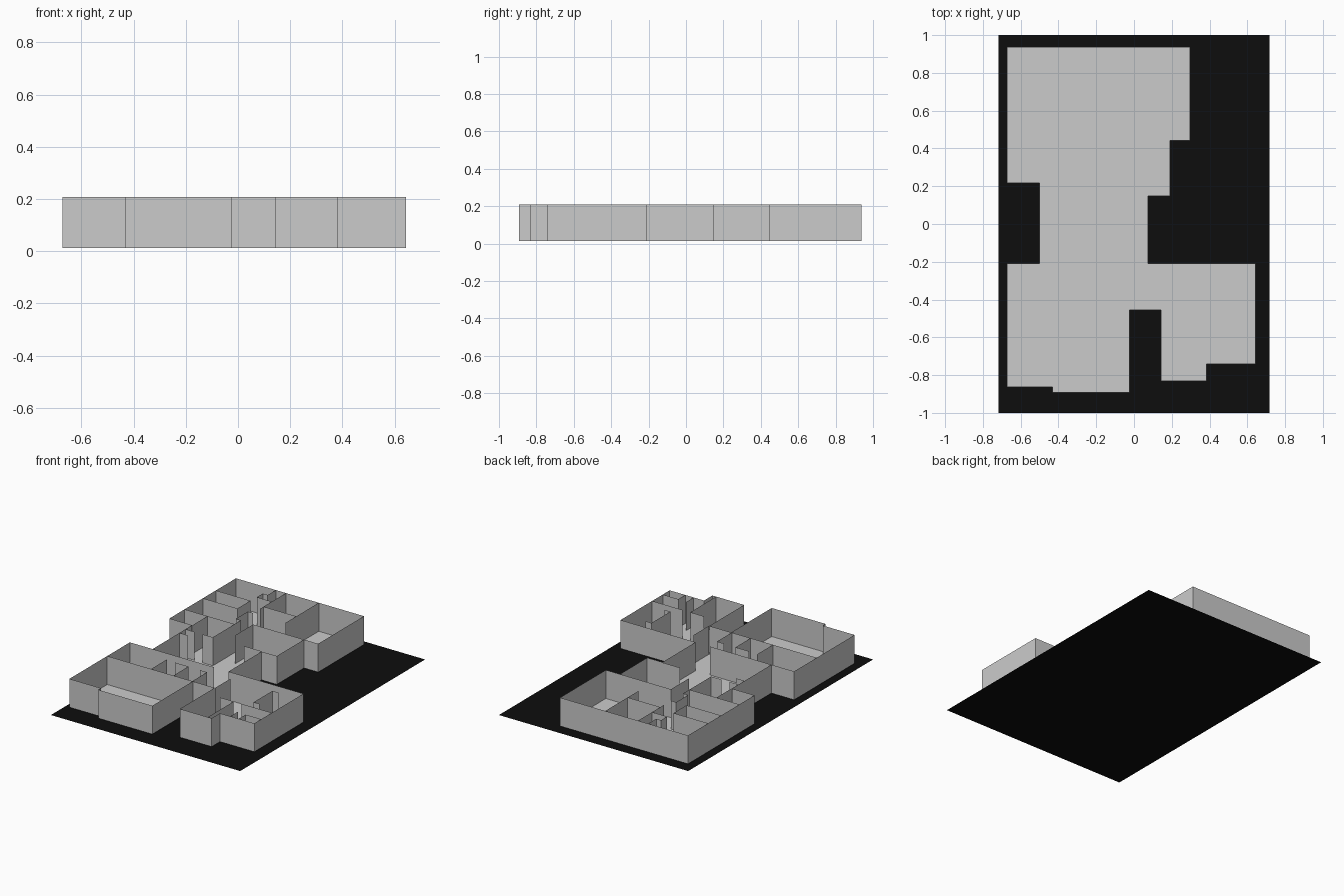
import bpy, bmesh

Z0, Z1 = 0.013, 0.208

# Footprint of the building
OUTLINE = [(-.672, .938), (.297, .938), (.297, .443), (.19, .443), (.19, .148),
           (.075, .148), (.075, -.21), (.643, -.21), (.643, -.742), (.383, -.742),
           (.383, -.832), (.142, -.832), (.142, -.455), (-.024, -.455),
           (-.024, -.893), (-.432, -.893), (-.432, -.864), (-.672, -.864),
           (-.672, -.21), (-.5, -.21), (-.5, .218), (-.672, .218)]

# Partition runs, back wing
BACK = [
    [(-.37, .938), (-.37, .85), (-.407, .85), (-.407, .785), (-.293, .785)],
    [(-.293, .938), (-.293, .655)],
    [(-.293, .695), (-.045, .695)],
    [(-.045, .938), (-.045, .58)],
    [(-.672, .72), (-.41, .72), (-.41, .58), (-.672, .58)],
    [(-.293, .58), (-.332, .58), (-.332, .45), (-.293, .45), (-.293, .146), (-.37, .146)],
    [(-.672, .382), (-.293, .382)],
    [(-.498, .382), (-.498, .218)],
    [(-.5, .146), (-.433, .146)],
    [(-.5, .08), (-.433, .08)],
    [(.19, .443), (-.196, .443), (-.196, .25)],
    [(-.06, .152), (.075, .152)],
]
# Partition runs, front wing
FRONT = [
    [(-.5, -.21), (-.033, -.21)],
    [(-.672, -.455), (-.024, -.455)],
    [(-.34, -.285), (-.34, -.455)],
    [(-.273, -.292), (-.171, -.292), (-.171, -.455)],
    [(-.08, -.295), (-.028, -.295), (-.028, -.455)],
    [(.145, -.29), (.145, -.455)],
    [(.505, -.285), (.461, -.285), (.461, -.489), (.505, -.489)],
    [(.25, -.552), (.354, -.552), (.354, -.832)],
    [(.412, -.552), (.643, -.552)],
    [(.461, -.66), (.461, -.742)],
    [(.643, -.667), (.525, -.667), (.525, -.742)],
]


def finish(name, bm):
    me = bpy.data.meshes.new(name)
    bm.to_mesh(me)
    bm.free()
    ob = bpy.data.objects.new(name, me)
    bpy.context.collection.objects.link(ob)
    return ob


def slab(name, pts, z):
    """Flat sheet facing up."""
    bm = bmesh.new()
    f = bm.faces.new([bm.verts.new((x, y, z)) for x, y in pts])
    f.normal_update()
    if f.normal.z < 0:
        f.normal_flip()
    return finish(name, bm)


def walls(name, runs, closed=False):
    """Thin upright sheets following each run."""
    bm = bmesh.new()
    for run in runs:
        lo = [bm.verts.new((x, y, Z0)) for x, y in run]
        hi = [bm.verts.new((x, y, Z1)) for x, y in run]
        n = len(run)
        for i in range(n if closed else n - 1):
            j = (i + 1) % n
            bm.faces.new((lo[j], lo[i], hi[i], hi[j]))
    return finish(name, bm)


# Black base sheet
base = slab("base_sheet", [(-.717, -1), (.717, -1), (.717, 1), (-.717, 1)], 0)
black = bpy.data.materials.new("black")
black.diffuse_color = (0.004, 0.004, 0.004, 1)
base.data.materials.append(black)

# Floor, outer walls and partitions
slab("floor", OUTLINE, Z0)
walls("outer_walls", [OUTLINE], closed=True)
walls("back_partitions", BACK)
walls("front_partitions", FRONT)
